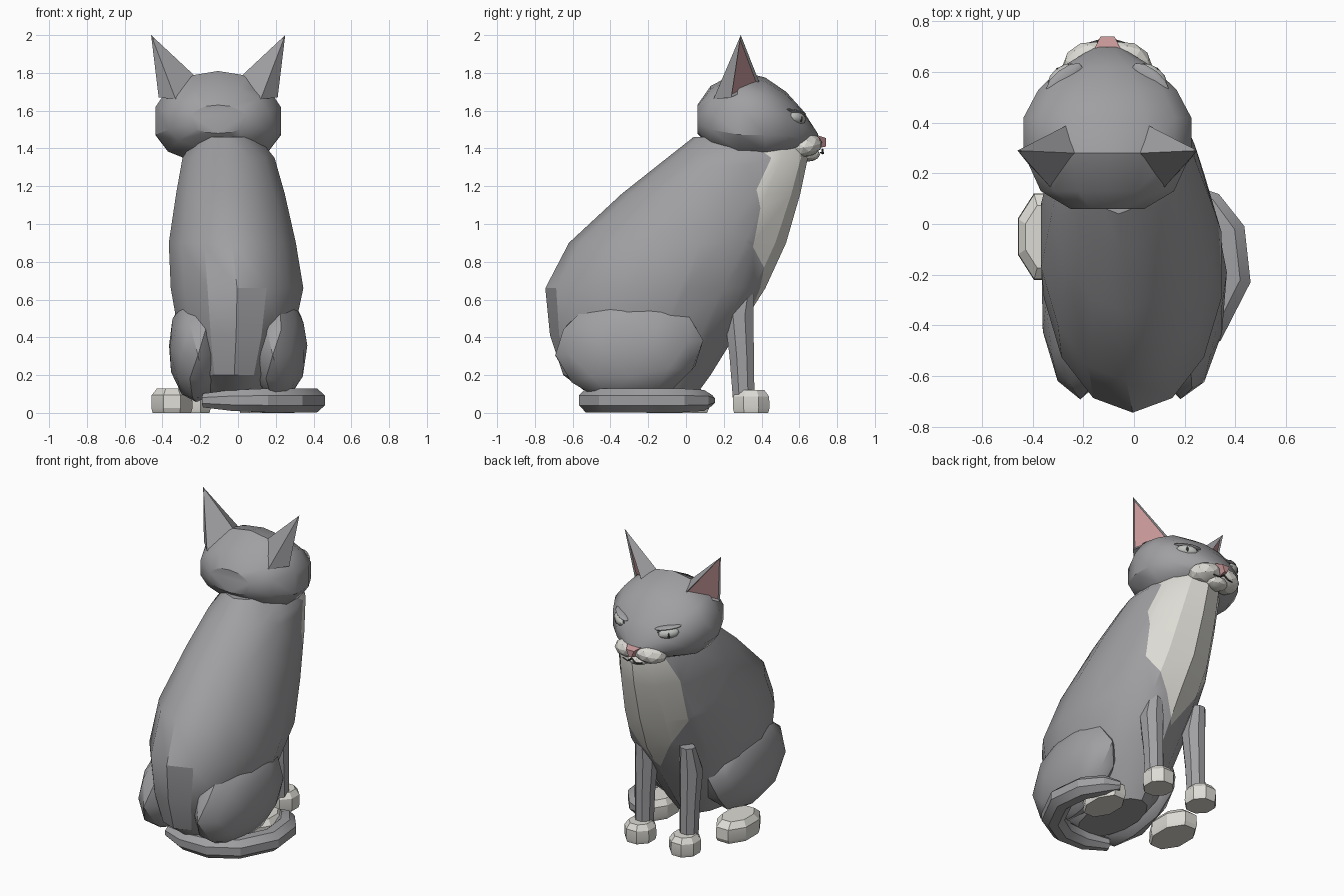
import bpy, bmesh, math
from mathutils import Vector, Matrix

if "Cube" in bpy.data.objects:
    bpy.data.objects.remove(bpy.data.objects["Cube"], do_unlink=True)


def material(name, rgb):
    m = bpy.data.materials.new(name)
    m.use_nodes = True
    m.diffuse_color = (*rgb, 1)
    bsdf = next(n for n in m.node_tree.nodes if n.type == 'BSDF_PRINCIPLED')
    bsdf.inputs["Base Color"].default_value = (*rgb, 1)
    bsdf.inputs["Roughness"].default_value = 0.8
    return m


GREY = material("grey fur", (0.35, 0.35, 0.365))
WHITE = material("white fur", (0.72, 0.71, 0.66))
PINK = material("pink skin", (0.57, 0.31, 0.315))
DARK = material("dark lining", (0.06, 0.06, 0.065))
EYE = material("pale eye", (0.52, 0.54, 0.51))

CX = -0.105      # centre line of the head
LX = -0.07       # centre line of the legs
BX = -0.03       # centre line of the bib


def finish(name, bm, mats, angle=30):
    bmesh.ops.recalc_face_normals(bm, faces=bm.faces)
    me = bpy.data.meshes.new(name)
    bm.to_mesh(me)
    bm.free()
    ob = bpy.data.objects.new(name, me)
    bpy.context.collection.objects.link(ob)
    for m in mats:
        me.materials.append(m)
    bpy.ops.object.select_all(action='DESELECT')
    ob.select_set(True)
    bpy.context.view_layer.objects.active = ob
    bpy.ops.object.shade_smooth_by_angle(angle=math.radians(angle))
    return ob


def loft(rings):
    """Skin a list of equal-sized point rings and close both ends."""
    bm = bmesh.new()
    vs = [[bm.verts.new(p) for p in r] for r in rings]
    n = len(vs[0])
    for a, b in zip(vs, vs[1:]):
        for i in range(n):
            bm.faces.new((a[i], a[(i + 1) % n], b[(i + 1) % n], b[i]))
    bm.faces.new(vs[0])
    bm.faces.new(vs[-1])
    return bm


def oval(c, u, v, n, turn=0.0):
    c, u, v = Vector(c), Vector(u), Vector(v)
    ang = [2 * math.pi * (i + turn) / n for i in range(n)]
    return [c + u * math.sin(a) + v * math.cos(a) for a in ang]


def blob(name, loc, size, mat, sub=2, rot=(0, 0, 0), angle=30):
    bm = bmesh.new()
    bmesh.ops.create_icosphere(bm, subdivisions=sub, radius=1)
    r = Matrix.Rotation(rot[2], 4, 'Z') @ Matrix.Rotation(rot[1], 4, 'Y') @ Matrix.Rotation(rot[0], 4, 'X')
    bm.transform(Matrix.Translation(loc) @ r @ Matrix.Diagonal((*size, 1)))
    return finish(name, bm, [mat], angle)


# Body: horizontal slices (height, back y, front y, centre x, half width)
slices = [(0.09, -0.50, 0.05, -0.02, 0.15), (0.20, -0.65, 0.13, -0.02, 0.24),
          (0.41, -0.72, 0.26, -0.01, 0.31), (0.66, -0.745, 0.42, -0.005, 0.36),
          (0.90, -0.62, 0.53, -0.03, 0.345), (1.16, -0.34, 0.605, -0.04, 0.295),
          (1.35, -0.10, 0.645, -0.05, 0.25), (1.46, 0.04, 0.62, -0.06, 0.17)]
bm = loft([oval((x, (b + f) / 2, z), (w, 0, 0), (0, (f - b) / 2, 0), 14)
           for z, b, f, x, w in slices])
# Chest bib: cut a tapering outline, then colour the front faces inside it
for s in (-1, 1):
    for co, no in (((BX, 0, 0.50), (s * 0.38, 0, -0.235)), ((BX + s * 0.235, 0, 0), (s, 0, 0)),
                   ((BX + s * 0.235, 0, 1.18), (s * 0.28, 0, 0.07))):
        front = [f for f in bm.faces if f.calc_center_median().y > 0.1 and f.calc_center_median().z > 0.35]
        geom = list({v for f in front for v in f.verts}) + list({e for f in front for e in f.edges}) + front
        bmesh.ops.bisect_plane(bm, geom=geom, plane_co=co, plane_no=no)
for f in bm.faces:
    c = f.calc_center_median()
    d = abs(c.x - BX)
    limit = min((c.z - 0.50) * 0.235 / 0.38, 0.235, 0.235 - (c.z - 1.18) * 0.25)
    if c.y > 0.25 and d < limit and c.z < 1.455:
        f.material_index = 1
finish("body", bm, [GREY, WHITE])

# Haunches
for side, x, yaw in (("left", 0.215, -0.08), ("right", -0.22, 0.02)):
    blob(side + "_haunch", (x, -0.30, 0.345), (0.15, 0.395, 0.29), GREY, rot=(0.1, 0, yaw))


def paw(name, x, y, rx, ry, h):
    steps = ((0, 0.93), (0.025, 1.0), (h * 0.72, 0.98), (h, 0.72))
    bm = loft([oval((x, y, z), (rx * k, 0, 0), (0, ry * k, 0), 8, 0.5) for z, k in steps])
    finish(name, bm, [WHITE], 25)


# Front legs and all paws
for side, s in (("left", 1), ("right", -1)):
    x = LX + s * 0.165
    bm = loft([oval((x, y, z), (r, 0, 0), (0, q, 0), 8, 0.5) for y, z, r, q in
               ((0.305, 0.08, 0.058, 0.062), (0.295, 0.30, 0.06, 0.07),
                (0.28, 0.52, 0.07, 0.083), (0.32, 0.69, 0.05, 0.045))])
    finish(side + "_front_leg", bm, [GREY], 25)
    paw(side + "_front_paw", x, 0.345, 0.098, 0.105, 0.12)
paw("right_hind_paw", -0.35, -0.05, 0.118, 0.185, 0.13)
paw("left_hind_paw", 0.21, -0.03, 0.105, 0.165, 0.125)

# Tail wrapped around the left side (x, y, half width)
path = [(-0.18, -0.46, 0.04), (-0.03, -0.51, 0.06), (0.14, -0.505, 0.07), (0.29, -0.415, 0.075),
        (0.39, -0.215, 0.078), (0.37, -0.03, 0.075), (0.295, 0.08, 0.06), (0.22, 0.13, 0.03)]
rings = []
for i, (x, y, r) in enumerate(path):
    a, b = path[max(i - 1, 0)], path[min(i + 1, len(path) - 1)]
    t = Vector((b[0] - a[0], b[1] - a[1], 0)).normalized()
    rings.append(oval((x, y, 0.066), Vector((t.y, -t.x, 0)) * r,
                      (0, 0, min(r, 0.068)), 8, 0.5))
finish("tail", loft(rings), [GREY], 30)

# Head: slices from back to nose bridge (y, half width, bottom, middle, top), fuller at the cheeks
head = [(0.06, 0.15, 1.48, 1.56, 1.63), (0.13, 0.27, 1.40, 1.56, 1.73), (0.28, 0.34, 1.32, 1.565, 1.81),
        (0.42, 0.34, 1.32, 1.56, 1.775), (0.53, 0.28, 1.35, 1.54, 1.70), (0.62, 0.185, 1.39, 1.49, 1.60),
        (0.70, 0.05, 1.42, 1.445, 1.475)]
rings = []
for y, w, low, mid, top in head:
    ring = oval((CX, y, 0), (w, 0, 0), (0, 0, 1), 14)
    for p in ring:
        p.z = mid + (top - mid) * p.z if p.z > 0 else mid - (mid - low) * (-p.z) ** 0.65
    rings.append(ring)
finish("head", loft(rings), [GREY], 35)

for side, s in (("left", 1), ("right", -1)):
    # Ear: four-sided spike with an inset pink opening facing outwards
    bm = bmesh.new()
    tip, fr, inn, back, out = [bm.verts.new((CX + s * x, y, z)) for x, y, z in (
        (0.355, 0.29, 2.0), (0.16, 0.39, 1.745), (0.13, 0.28, 1.79),
        (0.225, 0.145, 1.66), (0.315, 0.24, 1.67))]
    opening = bm.faces.new((tip, fr, out))
    for tri in ((tip, inn, fr), (tip, back, inn), (tip, out, back),
                (fr, inn, out), (inn, back, out)):
        bm.faces.new(tri)
    bmesh.ops.recalc_face_normals(bm, faces=bm.faces)
    bmesh.ops.inset_region(bm, faces=[opening], thickness=0.02, depth=-0.01)
    opening.material_index = 1
    finish(side + "_ear", bm, [GREY, PINK], 10)

    # Eye: dark socket, pale eyeball, narrow pupil and a grey lid
    ex, yaw, roll = CX + s * 0.17, -s * 0.66, -s * 0.15
    blob(side + "_eye_socket", (ex, 0.57, 1.555), (0.092, 0.032, 0.046), DARK, rot=(0, roll, yaw))
    blob(side + "_eye", (ex + s * 0.01, 0.587, 1.56), (0.066, 0.034, 0.034), EYE, rot=(0, roll, yaw))
    blob(side + "_pupil", (ex + s * 0.026, 0.61, 1.556), (0.010, 0.008, 0.020), DARK, 1, (0, 0, yaw))
    blob(side + "_eyelid", (ex, 0.576, 1.594), (0.088, 0.036, 0.012), GREY, rot=(0, roll, yaw))

    # Muzzle cheek and mouth line
    blob(side + "_muzzle", (CX + s * 0.075, 0.632, 1.417), (0.105, 0.088, 0.062), WHITE,
         rot=(0.1, s * 0.15, -s * 0.35), angle=15)
    mouth = [(0.0, 0.722, 1.395), (0.03, 0.724, 1.372), (0.07, 0.712, 1.378)]
    bm = loft([oval((CX + s * x, y, z), (0.003, 0, 0.004), (0, 0.006, 0), 4) for x, y, z in mouth])
    finish(side + "_mouth_line", bm, [DARK])

blob("chin", (CX, 0.645, 1.368), (0.075, 0.065, 0.038), WHITE, angle=15)

# Nose: small inverted wedge (y, half width at top, top, bottom)
nose = [(0.695, 0.05, 1.47, 1.40), (0.74, 0.028, 1.455, 1.41)]
bm = loft([[Vector((CX - w, y, t)), Vector((CX + w, y, t)),
            Vector((CX + 0.01, y, b)), Vector((CX - 0.01, y, b))] for y, w, t, b in nose])
finish("nose", bm, [PINK])
